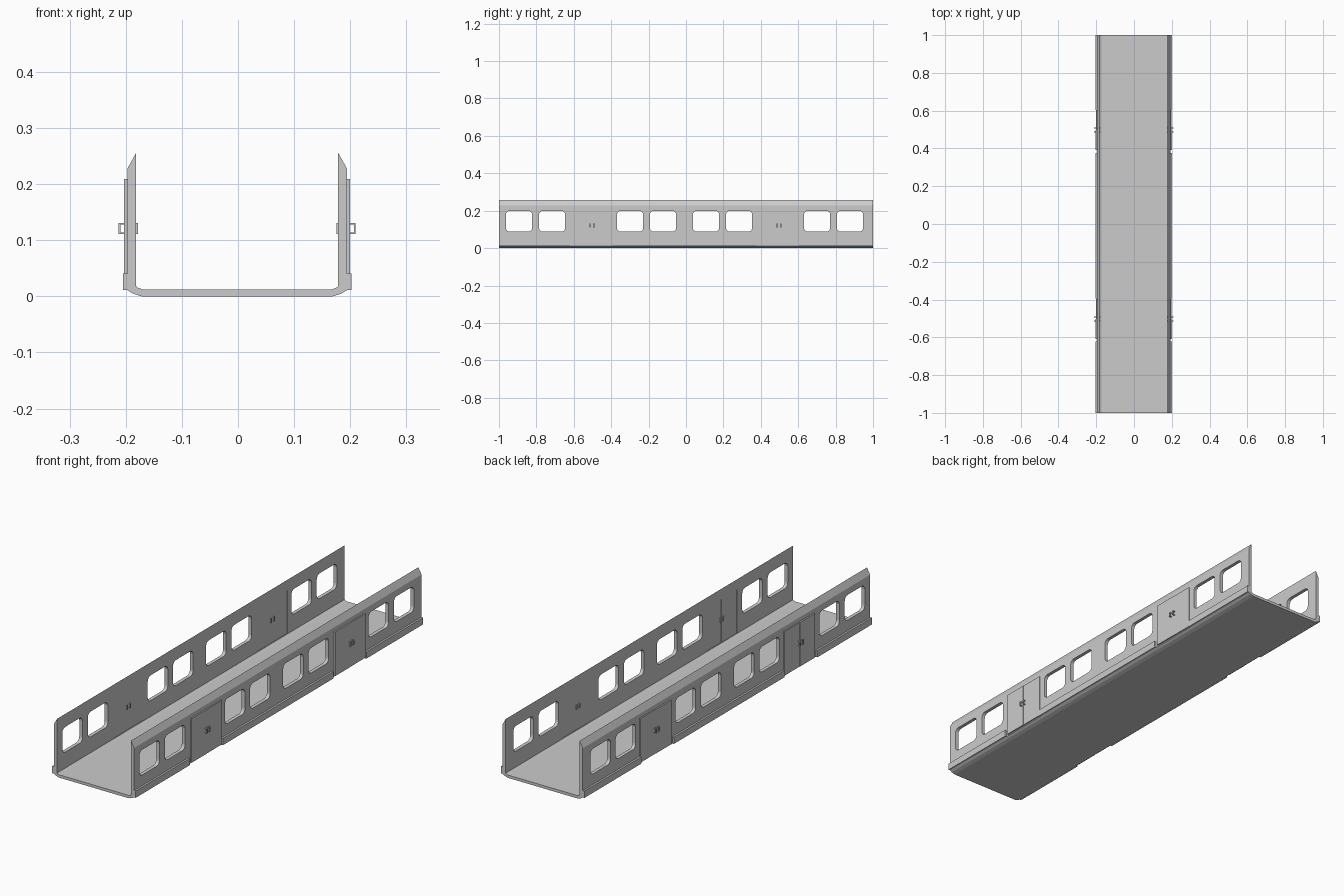
import bpy, bmesh
from mathutils import Vector

if "Cube" in bpy.data.objects:
    bpy.data.objects.remove(bpy.data.objects["Cube"])

CX = -0.0015                       # centre line of the channel
OUT, INN = 0.1955, 0.180           # wall outer / inner distance from centre line


def link(name, bm):
    bmesh.ops.recalc_face_normals(bm, faces=bm.faces)
    me = bpy.data.meshes.new(name)
    bm.to_mesh(me)
    bm.free()
    ob = bpy.data.objects.new(name, me)
    bpy.context.collection.objects.link(ob)
    return ob


def add_box(bm, x0, x1, y0, y1, z0, z1):
    r = bmesh.ops.create_cube(bm, size=1)
    for v in r["verts"]:
        v.co = Vector(((x0 + x1) / 2 + v.co.x * (x1 - x0),
                       (y0 + y1) / 2 + v.co.y * (y1 - y0),
                       (z0 + z1) / 2 + v.co.z * (z1 - z0)))
    return r["verts"]


def side_box(bm, s, d0, d1, y0, y1, z0, z1):
    a, b = sorted((CX + s * d0, CX + s * d1))
    return add_box(bm, a, b, y0, y1, z0, z1)


# U-shaped body: half profile mirrored, then extruded along y
outer = [(0.170, 0), (0.186, 0.005), (OUT, 0.011), (OUT, 0.228), (INN, 0.256)]
inner = [(INN, 0.018), (0.176, 0.015), (0.168, 0.0125)]
half = outer + inner
profile = half + [(-x, z) for x, z in reversed(half)]
bm = bmesh.new()
face = bm.faces.new([bm.verts.new((CX + x, -1, z)) for x, z in profile])
ext = bmesh.ops.extrude_face_region(bm, geom=[face])
bmesh.ops.translate(bm, vec=(0, 2, 0),
                    verts=[g for g in ext["geom"] if isinstance(g, bmesh.types.BMVert)])
body = link("carriage_body", bm)

# Window and door openings
DOORS = [-0.503, 0.498]
DW = 0.106
bm = bmesh.new()
for y in (-0.893, -0.716, -0.299, -0.123, 0.107, 0.284, 0.701, 0.877):
    for s in (-1, 1):
        vs = side_box(bm, s, 0.16, 0.22, y - 0.07, y + 0.07, 0.088, 0.199)
        edges = {e for v in vs for e in v.link_edges
                 if abs(e.verts[0].co.x - e.verts[1].co.x) > 0.01}
        bmesh.ops.bevel(bm, geom=list(edges), offset=0.02, segments=4,
                        profile=0.5, affect='EDGES')
for y in DOORS:
    for s in (-1, 1):
        side_box(bm, s, 0.16, 0.22, y - DW, y + DW, 0.02, 0.209)
cutter = link("opening_cutter", bm)
cutter.hide_render = True
mod = body.modifiers.new("openings", 'BOOLEAN')
mod.operation, mod.solver, mod.object = 'DIFFERENCE', 'EXACT', cutter
bpy.context.view_layer.objects.active = body
bpy.ops.object.modifier_apply(modifier=mod.name)
bpy.data.objects.remove(cutter)

for s, side in ((-1, "left"), (1, "right")):
    # Lower trim strips between the doors
    bm = bmesh.new()
    for y0, y1 in ((-1, -0.622), (-0.394, 0.377), (0.604, 1)):
        side_box(bm, s, OUT - 0.002, 0.2035, y0, y1, 0.011, 0.041)
    link(side + "_trim", bm)

    # Double doors: two leaves, one set slightly deeper
    bm = bmesh.new()
    for y in DOORS:
        side_box(bm, s, INN + 0.001, 0.2015, y - DW, y, 0.015, 0.209)
        side_box(bm, s, INN + 0.002, 0.2003, y, y + DW, 0.015, 0.209)
    link(side + "_doors", bm)

    # Door handles: square loops passing through each leaf
    bm = bmesh.new()
    for y in DOORS:
        for h in (y - 0.01, y + 0.01):
            a, b, t = h - 0.003, h + 0.003, 0.003
            side_box(bm, s, 0.177, 0.2113, a, b, 0.111, 0.111 + t)
            side_box(bm, s, 0.177, 0.2113, a, b, 0.131 - t, 0.131)
            side_box(bm, s, 0.177, 0.177 + t, a, b, 0.111 + t, 0.131 - t)
            side_box(bm, s, 0.2113 - t, 0.2113, a, b, 0.111 + t, 0.131 - t)
    link(side + "_door_handles", bm)
